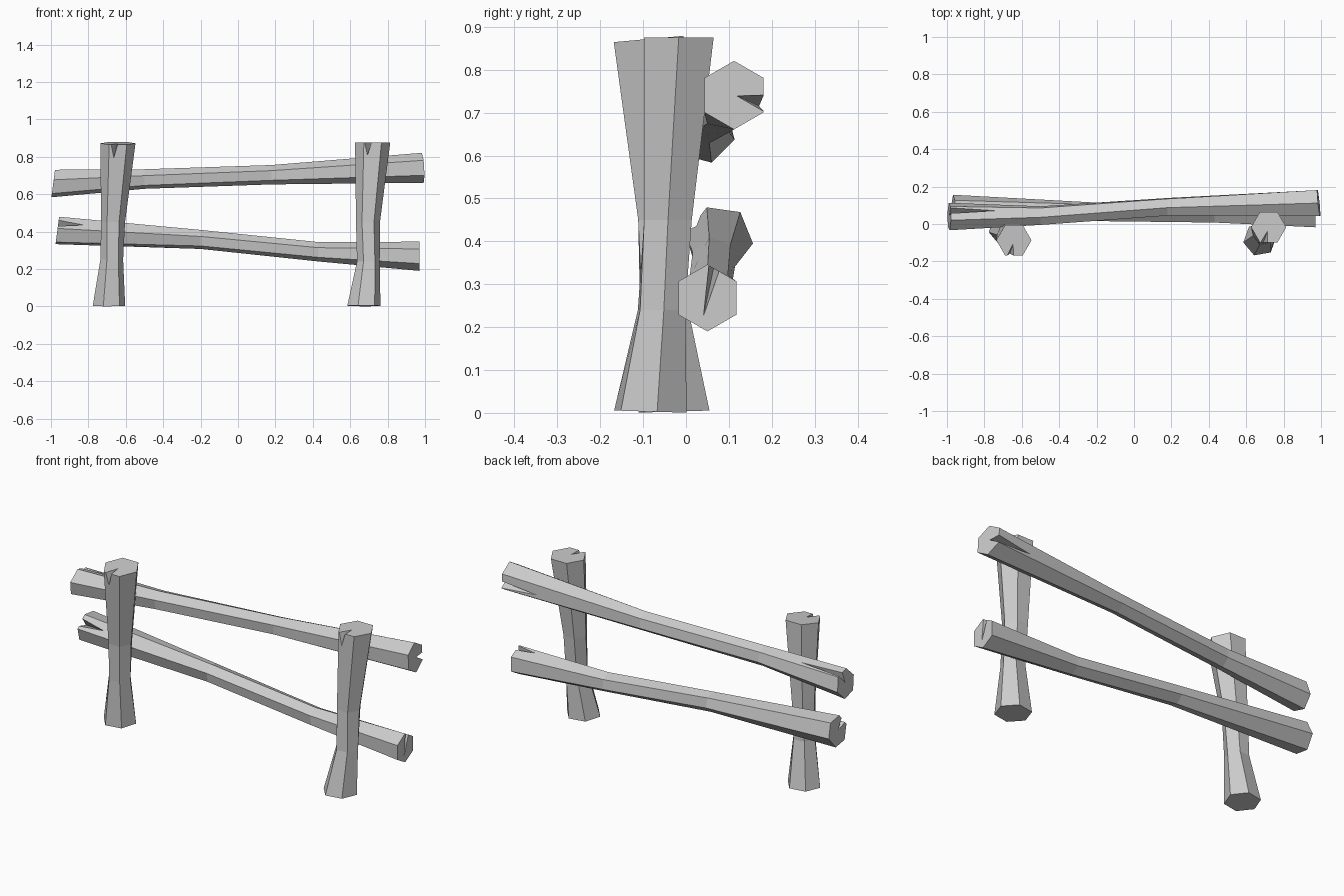
import bpy, bmesh
from math import cos, sin, radians
from mathutils import Vector

if "Cube" in bpy.data.objects:
    bpy.data.objects.remove(bpy.data.objects["Cube"])

SIDES = 6


def log(name, axis, rings, notches):
    """Six-sided rough log.
    rings: (along, u, v, radius, turn in degrees, tilt_u, tilt_v)
    notches: {ring index: (side, from, to, depth toward centre, length)}"""
    bm = bmesh.new()

    def place(t, u, v):
        return Vector((t, u, v)) if axis == 'X' else Vector((u, v, t))

    loops, centres = [], []
    for t, u, v, r, turn, tu, tv in rings:
        ring = []
        for i in range(SIDES):
            a = radians(turn + 360 * i / SIDES)
            du, dv = r * cos(a), r * sin(a)
            ring.append(bm.verts.new(place(t + tu * du + tv * dv, u + du, v + dv)))
        loops.append(ring)
        centres.append(place(t, u, v))

    # wedge splits in the end grain
    cuts = {}
    for e, (k, f0, f1, depth, length) in notches.items():
        n = 1 if e == 0 else e - 1
        j = (k + 1) % SIDES
        a, b = loops[e][k].co, loops[e][j].co
        c, d = loops[n][k].co, loops[n][j].co
        fm = (f0 + f1) / 2
        mid = a.lerp(b, fm)
        q0, q1 = bm.verts.new(a.lerp(b, f0)), bm.verts.new(a.lerp(b, f1))
        inner = bm.verts.new(mid + (centres[e] - mid) * depth)
        tip = bm.verts.new(mid.lerp(c.lerp(d, fm), length))
        bm.faces.new((q0, inner, tip))
        bm.faces.new((inner, q1, tip))
        cuts[e] = (k, q0, q1, inner, tip)

    # bark faces
    for s in range(len(loops) - 1):
        for i in range(SIDES):
            j = (i + 1) % SIDES
            face = [loops[s][i]]
            if s in cuts and s == 0 and cuts[s][0] == i:
                _, q0, q1, _, tip = cuts[s]
                face += [q0, tip, q1]
            face += [loops[s][j], loops[s + 1][j]]
            if s + 1 in cuts and cuts[s + 1][0] == i:
                _, q0, q1, _, tip = cuts[s + 1]
                face += [q1, tip, q0]
            face.append(loops[s + 1][i])
            bm.faces.new(face)

    # end faces
    for e in (0, len(loops) - 1):
        cap = list(loops[e])
        if e in cuts:
            k, q0, q1, inner, _ = cuts[e]
            cap[k + 1:k + 1] = [q0, inner, q1]
        bm.faces.new(cap)

    bmesh.ops.recalc_face_normals(bm, faces=bm.faces)
    mesh = bpy.data.meshes.new(name)
    bm.to_mesh(mesh)
    bm.free()
    bpy.context.collection.objects.link(bpy.data.objects.new(name, mesh))


# upright posts, waisted and split at the top
log("left_post", 'Z', [
    (0.003, -0.69, -0.028, 0.088, 10, 0, 0.03),
    (0.25, -0.675, -0.052, 0.061, 5, 0, 0),
    (0.45, -0.668, -0.056, 0.064, 0, 0, 0),
    (0.872, -0.642, -0.087, 0.094, 0, 0, 0.09)],
    {3: (4, 0.12, 0.48, 0.75, 0.17)})
log("right_post", 'Z', [
    (0.003, 0.673, -0.083, 0.09, 10, 0, -0.03),
    (0.24, 0.697, -0.057, 0.061, 5, 0, 0),
    (0.45, 0.695, -0.042, 0.064, 0, 0, 0),
    (0.875, 0.72, -0.017, 0.094, 0, 0, 0)],
    {3: (4, 0.05, 0.42, 0.75, 0.16)})

# rails behind the posts, flared and split at both ends
log("upper_rail", 'X', [
    (-0.988, 0.04, 0.657, 0.076, 105, 0, 0.13),
    (-0.5, 0.045, 0.681, 0.053, 100, 0, 0),
    (0.18, 0.092, 0.704, 0.052, 95, 0, 0),
    (0.988, 0.112, 0.741, 0.08, 90, -0.1, -0.06)],
    {0: (5, 0.1, 0.5, 0.9, 0.5), 3: (4, 0.03, 0.5, 0.9, 0.25)})
log("lower_rail", 'X', [
    (-0.966, 0.078, 0.406, 0.079, 112, 0, 0.13),
    (-0.2, 0.065, 0.358, 0.052, 102, 0, 0),
    (0.43, 0.055, 0.292, 0.052, 95, 0, 0),
    (0.97, 0.05, 0.268, 0.078, 90, 0, 0)],
    {0: (0, 0.3, 0.8, 0.9, 0.18), 3: (5, 0.6, 0.95, 1.6, 0.2)})
